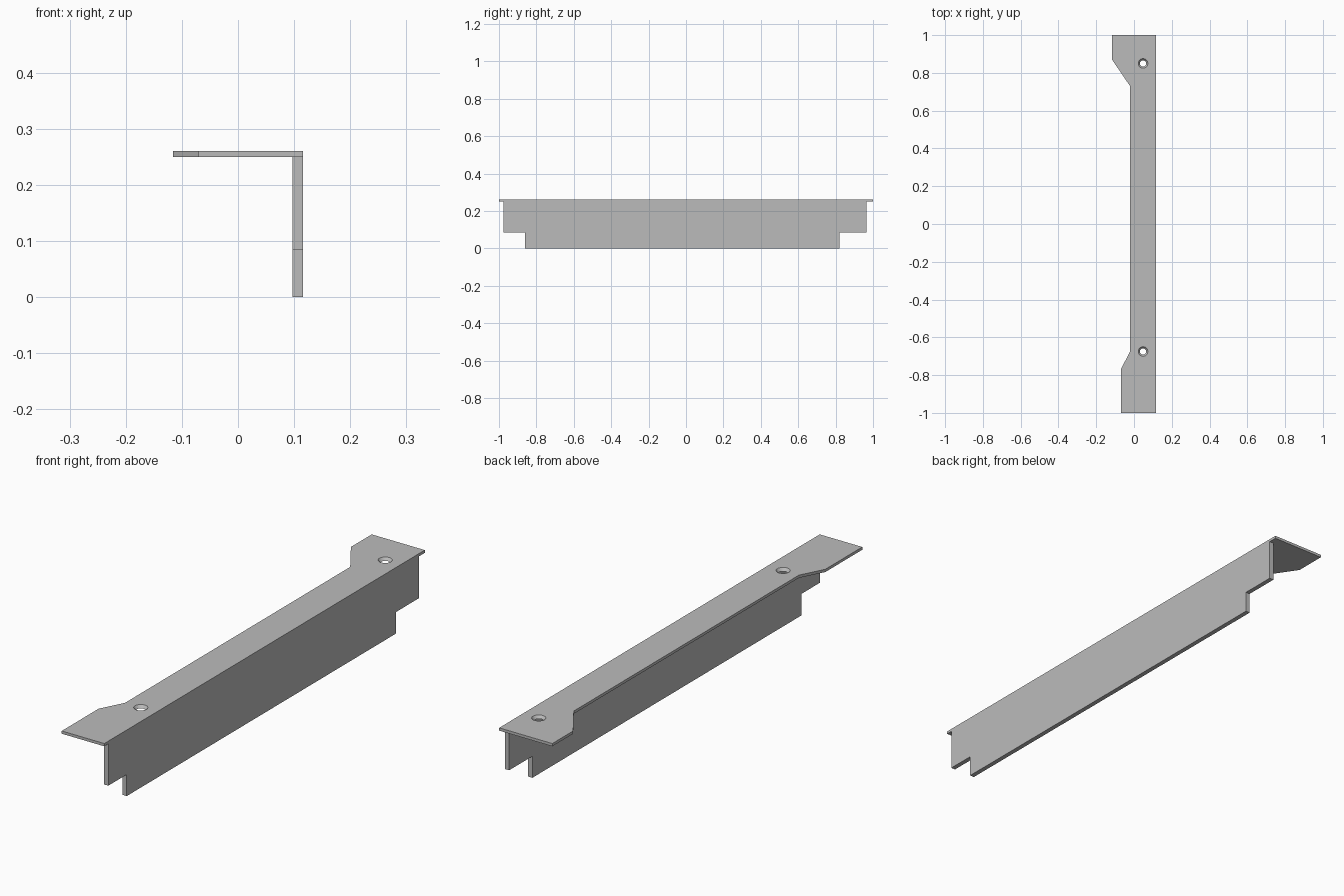
import bpy
import bmesh
from mathutils import Vector

cube = bpy.data.objects.get("Cube")
if cube:
    bpy.data.objects.remove(cube, do_unlink=True)

steel = bpy.data.materials.new("grey_metal")
steel.use_nodes = True
GREY = (0.5, 0.5, 0.5, 1)
steel.diffuse_color = GREY
steel.node_tree.nodes["Principled BSDF"].inputs["Base Color"].default_value = GREY


def plate(name, outline, depth):
    """Extrude a closed outline along a depth vector."""
    bm = bmesh.new()
    face = bm.faces.new([bm.verts.new(p) for p in outline])
    new = bmesh.ops.extrude_face_region(bm, geom=[face])["geom"]
    verts = [v for v in new if isinstance(v, bmesh.types.BMVert)]
    bmesh.ops.translate(bm, verts=verts, vec=Vector(depth))
    bmesh.ops.recalc_face_normals(bm, faces=bm.faces)
    mesh = bpy.data.meshes.new(name)
    bm.to_mesh(mesh)
    bm.free()
    mesh.materials.append(steel)
    obj = bpy.data.objects.new(name, mesh)
    bpy.context.collection.objects.link(obj)
    return obj


EDGE, WEB_X = 0.116, 0.097
BOTTOM, TOP = 0.25, 0.261

# Upright web with a stepped notch at each end
web_outline = [(-0.86, 0), (0.82, 0), (0.82, 0.085), (0.965, 0.085),
               (0.965, BOTTOM), (-0.975, BOTTOM), (-0.975, 0.085), (-0.86, 0.085)]
plate("upright_web", [(WEB_X, y, z) for y, z in web_outline], (EDGE - WEB_X, 0, 0))

# Thin top flange, widened at both ends
flange_outline = [(EDGE, -1), (EDGE, 1), (-EDGE, 1), (-EDGE, 0.87),
                  (-0.021, 0.73), (-0.021, -0.675), (-0.07, -0.77), (-0.07, -1)]
flange = plate("top_flange", [(x, y, BOTTOM) for x, y in flange_outline],
               (0, 0, TOP - BOTTOM))

# Countersunk screw holes, wider at the top
for y in (0.85, -0.675):
    bpy.ops.mesh.primitive_cone_add(vertices=32, radius1=0.012, radius2=0.03,
                                    depth=0.022,
                                    location=(0.048, y, (TOP + BOTTOM) / 2))
    cutter = bpy.context.object
    cutter.name = "hole_cutter"
    cutter.hide_render = True
    cutter.data.materials.append(steel)
    cut = flange.modifiers.new("screw_hole", 'BOOLEAN')
    cut.operation = 'DIFFERENCE'
    cut.solver = 'EXACT'
    cut.object = cutter
    bpy.ops.object.select_all(action='DESELECT')
    flange.select_set(True)
    bpy.context.view_layer.objects.active = flange
    bpy.ops.object.modifier_apply(modifier=cut.name)
    bpy.data.objects.remove(cutter, do_unlink=True)

bpy.ops.object.shade_smooth_by_angle()
